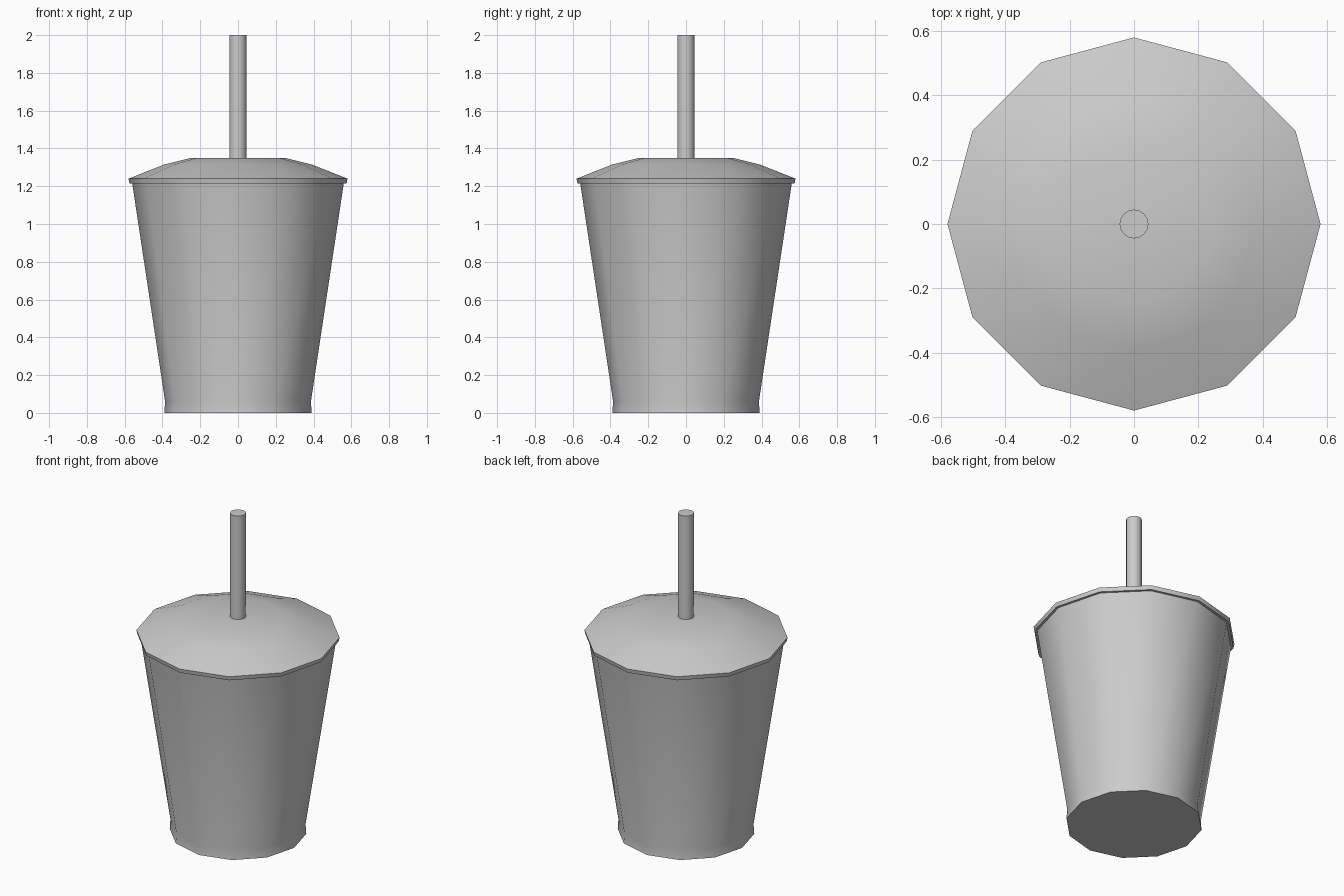
import bpy, bmesh, math

if "Cube" in bpy.data.objects:
    bpy.data.objects.remove(bpy.data.objects["Cube"])


def lathe(name, profile, sides, angle=30):
    """Revolve (radius, z) points around z, capping both ends."""
    bm = bmesh.new()
    rings = []
    for r, z in profile:
        rings.append([bm.verts.new((r * math.cos(2 * math.pi * i / sides),
                                    r * math.sin(2 * math.pi * i / sides), z))
                      for i in range(sides)])
    for low, high in zip(rings, rings[1:]):
        for i in range(sides):
            j = (i + 1) % sides
            bm.faces.new((low[i], low[j], high[j], high[i]))
    bm.faces.new(rings[0][::-1])
    bm.faces.new(rings[-1])
    mesh = bpy.data.meshes.new(name)
    bm.to_mesh(mesh)
    bm.free()
    obj = bpy.data.objects.new(name, mesh)
    bpy.context.collection.objects.link(obj)
    bpy.ops.object.select_all(action='DESELECT')
    obj.select_set(True)
    bpy.context.view_layer.objects.active = obj
    bpy.ops.object.shade_smooth_by_angle(angle=math.radians(angle))
    return obj


# Tapered cup with a slightly flared foot
lathe("cup", [(0.39, 0), (0.386, 0.06), (0.56, 1.215)], 12, 40)

# Lid: overhanging rim band and shallow dome
lathe("lid", [(0.575, 1.215), (0.58, 1.24), (0.39, 1.315), (0.25, 1.35)], 12, 40)

# Straw standing in the centre of the lid
lathe("straw", [(0.045, 1.345), (0.045, 2.0)], 16, 40)
